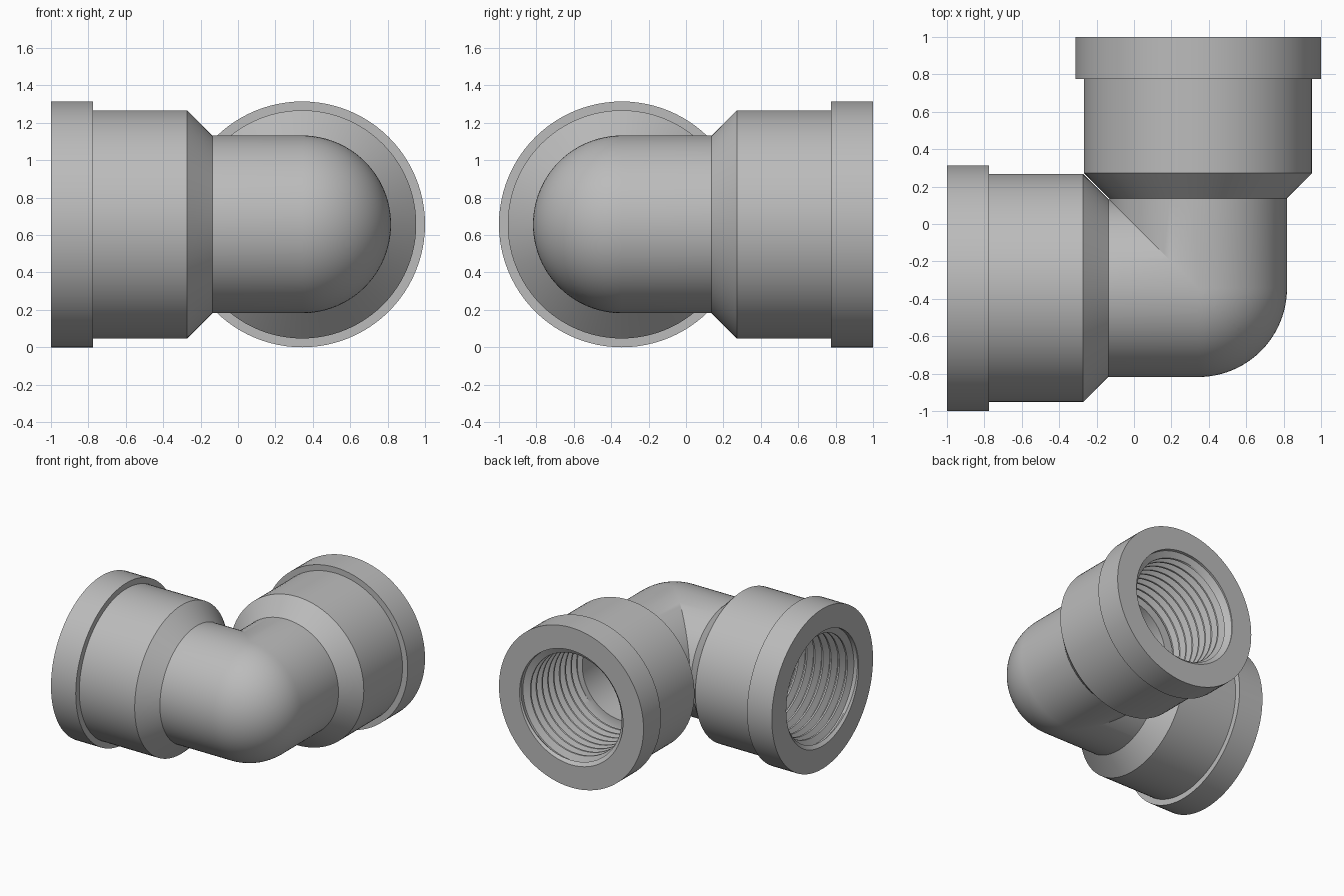
import bpy, bmesh, math
from mathutils import Vector, Matrix

cube = bpy.data.objects.get("Cube")
if cube:
    bpy.data.objects.remove(cube)

SEG = 96                      # sides around each arm
COLLAR, BODY, NECK = 0.657, 0.61, 0.475
BORE, ROOT, CREST = 0.355, 0.47, 0.42
CENTRE = 1 - COLLAR           # offset of both arm axes
MOUTH = 1 + CENTRE            # arm length from the elbow centre
DEPTH, PITCH, TAPER = 0.65, 0.072, 0.03
BREAKS = (0.094, 0.406, 0.594, 0.906)


def thread_radius(z, turn):
    """Radius of the tapered helical thread at depth z."""
    u = (z / PITCH - turn) % 1
    f = min(1, max(0, 1.6 * abs(2 * u - 1) - 0.3))
    r = CREST + (ROOT - CREST) * f - TAPER * z
    return max(r, ROOT - z)   # lead-in chamfer at the mouth


def ring(s, r):
    return [(s, r)] * (SEG + 1)


def thread_row(k, phase):
    row = []
    for j in range(SEG + 1):
        turn = j / SEG
        z = min(DEPTH, max(0, (k + phase + turn) * PITCH))
        row.append((MOUTH - z, thread_radius(z, turn)))
    return row


def dome(radius):
    """Rings of a half ball behind the elbow centre."""
    angles = [math.pi / 2 * i / 24 for i in range(25)]
    return [ring(-radius * math.cos(a), radius * math.sin(a)) for a in angles]


# Outside: ball corner, neck, flare, body, collar
rows = dome(NECK)
rows += [ring(s, r) for s, r in (
    (0.48, NECK), (0.615, BODY), (MOUTH - 0.225, BODY),
    (MOUTH - 0.225, COLLAR), (MOUTH, COLLAR))]
# Inside: threaded socket, seat, bore, ball corner
for k in range(-2, math.ceil(DEPTH / PITCH) + 1):
    rows += [thread_row(k, b) for b in BREAKS]
rows += [ring(MOUTH - DEPTH, BORE)] + dome(BORE)[::-1]

# One arm along -x
bm = bmesh.new()
grid = []
for row in rows:
    line = []
    for j, (s, r) in enumerate(row):
        a = 2 * math.pi * j / SEG
        line.append(bm.verts.new((CENTRE - s, -CENTRE + r * math.cos(a),
                                  COLLAR + r * math.sin(a))))
    grid.append(line)
for low, high in zip(grid, grid[1:]):
    for j in range(SEG):
        bm.faces.new((low[j], low[j + 1], high[j + 1], high[j]))
bmesh.ops.remove_doubles(bm, verts=bm.verts, dist=1e-5)

# Mitre the arm at the diagonal, then reflect it into the second arm
bmesh.ops.bisect_plane(bm, geom=bm.verts[:] + bm.edges[:] + bm.faces[:],
                       dist=1e-6, plane_co=Vector((0, 0, 0)),
                       plane_no=Vector((1, 1, 0)), clear_outer=True)
copy = bmesh.ops.duplicate(bm, geom=bm.verts[:] + bm.edges[:] + bm.faces[:])
swap = Matrix(((0, -1, 0), (-1, 0, 0), (0, 0, 1)))
for v in copy["geom"]:
    if isinstance(v, bmesh.types.BMVert):
        v.co = swap @ v.co
bmesh.ops.reverse_faces(
    bm, faces=[f for f in copy["geom"] if isinstance(f, bmesh.types.BMFace)])
bmesh.ops.remove_doubles(bm, verts=bm.verts, dist=1e-5)
bmesh.ops.recalc_face_normals(bm, faces=bm.faces)

mesh = bpy.data.meshes.new("pipe_elbow")
bm.to_mesh(mesh)
bm.free()
elbow = bpy.data.objects.new("pipe_elbow", mesh)
bpy.context.collection.objects.link(elbow)

# Plain grey metal
grey = bpy.data.materials.new("grey_metal")
grey.use_nodes = True
colour = (0.5, 0.5, 0.5, 1)
grey.diffuse_color = colour
grey.node_tree.nodes["Principled BSDF"].inputs["Base Color"].default_value = colour
mesh.materials.append(grey)

bpy.ops.object.select_all(action="DESELECT")
elbow.select_set(True)
bpy.context.view_layer.objects.active = elbow
bpy.ops.object.shade_smooth_by_angle(angle=math.radians(25))
